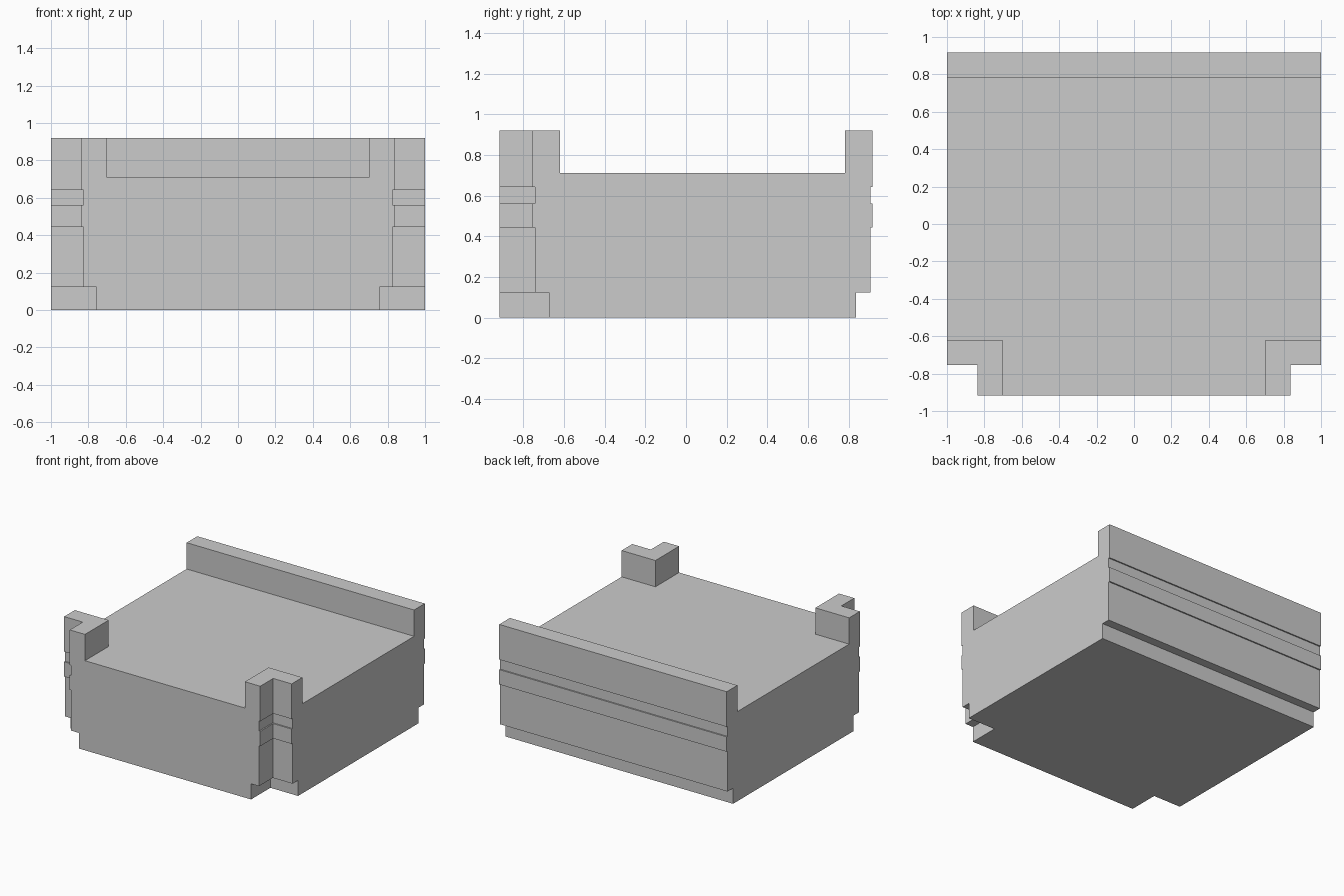
import bpy, bmesh

if "Cube" in bpy.data.objects:
    bpy.data.objects.remove(bpy.data.objects["Cube"])

HALF, DEPTH, TOP, FLOOR = 1.0, 0.917, 0.921, 0.712
# moulding heights: plinth top, lower wall top, band top, groove top
Z_PLINTH, Z_WALL, Z_BAND, Z_GROOVE = 0.124, 0.444, 0.562, 0.642
GROOVE, PLINTH = 0.0105, 0.08     # insets behind the outer wall face
WALL, NOTCH = 0.134, 0.163        # parapet thickness, corner notch width


def extrude_x(name, profile, half):
    """Prism with a (y, z) profile running along x."""
    bm = bmesh.new()
    face = bm.faces.new([bm.verts.new((-half, y, z)) for y, z in profile])
    ext = bmesh.ops.extrude_face_region(bm, geom=[face])
    verts = [v for v in ext["geom"] if isinstance(v, bmesh.types.BMVert)]
    bmesh.ops.translate(bm, verts=verts, vec=(2 * half, 0, 0))
    bmesh.ops.recalc_face_normals(bm, faces=bm.faces)
    mesh = bpy.data.meshes.new(name)
    bm.to_mesh(mesh)
    bm.free()
    obj = bpy.data.objects.new(name, mesh)
    bpy.context.collection.objects.link(obj)
    return obj


def cut_box(target, x, y, z):
    """Subtract a box given by its (min, max) on each axis."""
    cutter = extrude_x("cutter", [(y[0], z[0]), (y[1], z[0]), (y[1], z[1]), (y[0], z[1])],
                       (x[1] - x[0]) / 2)
    cutter.location.x = (x[0] + x[1]) / 2
    cutter.hide_render = True
    mod = target.modifiers.new("cut", 'BOOLEAN')
    mod.operation, mod.solver, mod.object = 'DIFFERENCE', 'EXACT', cutter
    bpy.context.view_layer.objects.active = target
    bpy.ops.object.modifier_apply(modifier=mod.name)
    bpy.data.objects.remove(cutter)


# Body: side profile with moulded back wall and sunken deck
post_back = -DEPTH + NOTCH + WALL
back, groove, plinth = DEPTH, DEPTH - GROOVE, DEPTH - PLINTH
body = extrude_x("building_tier", [
    (-DEPTH, 0), (plinth, 0), (plinth, Z_PLINTH), (groove, Z_PLINTH),
    (groove, Z_WALL), (back, Z_WALL), (back, Z_BAND), (groove, Z_BAND),
    (groove, Z_GROOVE), (back, Z_GROOVE), (back, TOP), (back - WALL, TOP),
    (back - WALL, FLOOR), (post_back, FLOOR), (post_back, TOP), (-DEPTH, TOP)], HALF)

# Front opening between the corner posts
post_in = HALF - NOTCH - WALL
cut_box(body, (-post_in, post_in), (-1.5, post_back + 0.1), (FLOOR, 1.5))

# Stepped notches in both front corners, following the same moulding
for inset, z0, z1 in [(0, -0.5, 1.5), (GROOVE, Z_BAND, Z_GROOVE),
                      (GROOVE, -0.5, Z_WALL), (PLINTH, -0.5, Z_PLINTH)]:
    x = HALF - NOTCH - inset
    y = -DEPTH + NOTCH + inset
    for xs in [(x, 1.5), (-1.5, -x)]:
        cut_box(body, xs, (-1.5, y), (z0, z1))
